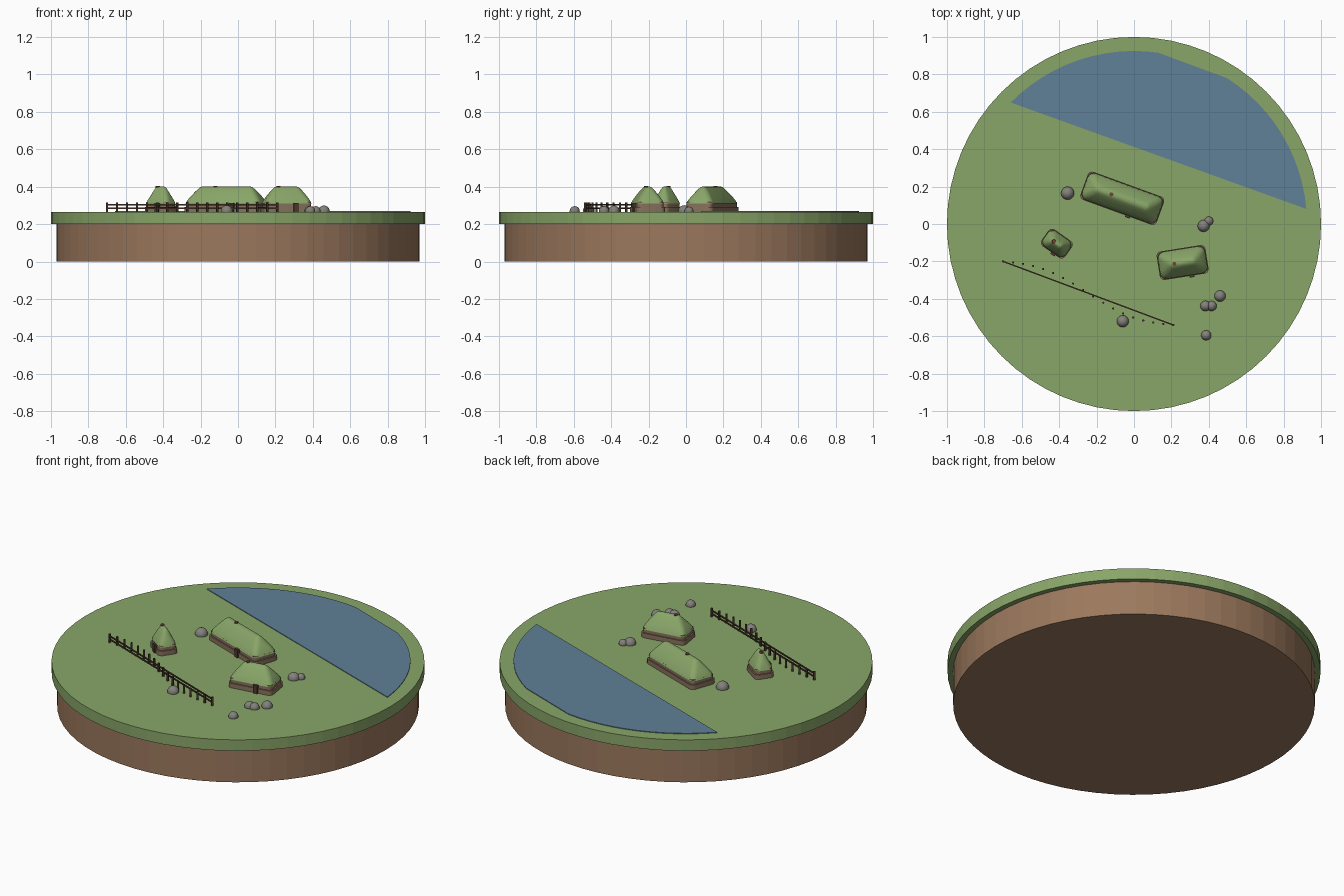
import bpy, bmesh, math
from mathutils import Matrix, Vector

cube = bpy.data.objects.get("Cube")
if cube:
    bpy.data.objects.remove(cube, do_unlink=True)

GROUND = 0.265


def material(name, r, g, b):
    m = bpy.data.materials.new(name)
    m.diffuse_color = (r, g, b, 1)
    m.use_nodes = True
    m.node_tree.nodes["Principled BSDF"].inputs["Base Color"].default_value = (r, g, b, 1)
    return m


grass = material("grass green", 0.25, 0.38, 0.14)
turf = material("turf green", 0.25, 0.38, 0.14)
soil = material("soil brown", 0.33, 0.19, 0.11)
water_blue = material("water blue", 0.115, 0.216, 0.314)
wall_brown = material("wall brown", 0.25, 0.17, 0.11)
timber = material("dark timber", 0.075, 0.042, 0.028)
hole_red = material("smoke hole brown", 0.16, 0.06, 0.035)
stone = material("stone grey", 0.23, 0.22, 0.20)


def finish(name, bm, mat, smooth=None, matrix=None):
    bmesh.ops.recalc_face_normals(bm, faces=bm.faces)
    mesh = bpy.data.meshes.new(name)
    bm.to_mesh(mesh)
    bm.free()
    mesh.materials.append(mat)
    ob = bpy.data.objects.new(name, mesh)
    bpy.context.collection.objects.link(ob)
    if matrix:
        ob.matrix_world = matrix
    if smooth:
        bpy.ops.object.select_all(action="DESELECT")
        ob.select_set(True)
        bpy.context.view_layer.objects.active = ob
        bpy.ops.object.shade_smooth_by_angle(angle=math.radians(smooth))
    return ob


def loft(name, rings, mat, smooth=None, matrix=None):
    """Skin a stack of equal-length rings and cap both ends."""
    bm = bmesh.new()
    loops = [[bm.verts.new(p) for p in ring] for ring in rings]
    n = len(loops[0])
    for low, high in zip(loops, loops[1:]):
        for i in range(n):
            j = (i + 1) % n
            bm.faces.new((low[i], low[j], high[j], high[i]))
    bm.faces.new(loops[0])
    bm.faces.new(loops[-1])
    return finish(name, bm, mat, smooth, matrix)


def circle(radius, z, sides=64):
    return [(radius * math.cos(math.tau * i / sides),
             radius * math.sin(math.tau * i / sides), z) for i in range(sides)]


def rounded_rect(a, b, z, corner, steps=5):
    """Rounded rectangle of half-sizes a, b at height z."""
    r = min(corner, a * 0.95, b * 0.95)
    pts = []
    for k, (sx, sy) in enumerate([(1, 1), (-1, 1), (-1, -1), (1, -1)]):
        for s in range(steps + 1):
            t = math.pi / 2 * (k + s / steps)
            pts.append((sx * (a - r) + r * math.cos(t), sy * (b - r) + r * math.sin(t), z))
    return pts


def add_box(bm, center, size, angle=0):
    m = Matrix.Translation(center) @ Matrix.Rotation(angle, 4, "Z") @ Matrix.Diagonal((*size, 1))
    bmesh.ops.create_cube(bm, size=1, matrix=m)


# Island base
loft("soil_base", [circle(0.97, 0), circle(0.97, 0.2)], soil)
loft("grass_disc", [circle(1, 0.2), circle(1, GROUND)], grass)

# Lake with one straight stretch along its outer shore
shore = [5 + 52.4 * i / 12 for i in range(13)] + [82 + 53.4 * i / 12 for i in range(13)]
outline = [(0.925 * math.cos(math.radians(d)), 0.925 * math.sin(math.radians(d))) for d in shore]
loft("lake", [[(x, y, z) for x, y in outline] for z in (GROUND - 0.004, GROUND + 0.004)], water_blue)


# Turf-roofed houses
def house(name, x, y, angle, a, b, door_x, hole_x):
    place = Matrix.Translation((x, y, 0)) @ Matrix.Rotation(math.radians(angle), 4, "Z")
    loft(name + "_wall_base",
         [rounded_rect(a, b, z, 0.025) for z in (GROUND - 0.005, 0.292)],
         wall_brown, 35, place)
    loft(name + "_upper_wall",
         [rounded_rect(a - 0.007, b - 0.007, z, 0.022) for z in (0.29, 0.318)],
         wall_brown, 35, place)
    profile = [(0.311, 0), (0.328, 0.1), (0.348, 0.27), (0.37, 0.48), (0.388, 0.68),
               (0.397, 0.82), (0.4, 0.93)]
    loft(name + "_turf_roof",
         [rounded_rect(a - 0.004 - f * b, (b - 0.004) * (1 - f), z, 0.03) for z, f in profile],
         turf, 40, place)
    bm = bmesh.new()
    add_box(bm, (door_x, -b, 0.288), (0.026, 0.018, 0.05))
    finish(name + "_door", bm, timber, matrix=place)
    loft(name + "_smoke_hole",
         [circle(0.011, z, 12) for z in (0.39, 0.404)],
         hole_red, 35, place @ Matrix.Translation((hole_x, 0, 0)))


house("long_house", -0.0625, 0.1375, -20, 0.217, 0.08, 0.06, -0.062)
house("middle_house", 0.26, -0.206, 9, 0.132, 0.077, 0.038, -0.045)
house("small_house", -0.4125, -0.105, -35, 0.077, 0.055, 0.015, -0.02)

# Fence: straight rails with posts weaving from side to side
start, end = Vector((-0.7, -0.2, 0)), Vector((0.21, -0.54, 0))
run = end - start
heading = math.atan2(run.y, run.x)
bm = bmesh.new()
for z in (0.284, 0.303):
    add_box(bm, (start + end) / 2 + Vector((0, 0, z)), (run.length, 0.007, 0.007), heading)
finish("fence_rails", bm, timber)

bm = bmesh.new()
for i in range(18):
    t = i / 17
    p = start + run * t + Vector((0, 0.04 * math.sin(math.tau * t), 0.289))
    bmesh.ops.create_cone(bm, cap_ends=True, segments=8, radius1=0.006, radius2=0.006,
                          depth=0.054, matrix=Matrix.Translation(p))
finish("fence_posts", bm, timber, 50)

# Boulders
boulders = [(-0.355, 0.165, 0.035), (0.372, -0.01, 0.032), (0.4, 0.016, 0.024),
            (0.46, -0.385, 0.03), (0.382, -0.438, 0.028), (0.415, -0.438, 0.027),
            (0.386, -0.595, 0.027), (-0.06, -0.52, 0.032)]
for i, (x, y, r) in enumerate(boulders):
    bm = bmesh.new()
    bmesh.ops.create_uvsphere(bm, u_segments=20, v_segments=12, radius=r,
                              matrix=Matrix.Translation((x, y, GROUND + 0.004)))
    finish(f"boulder_{i + 1}", bm, stone, 60)
